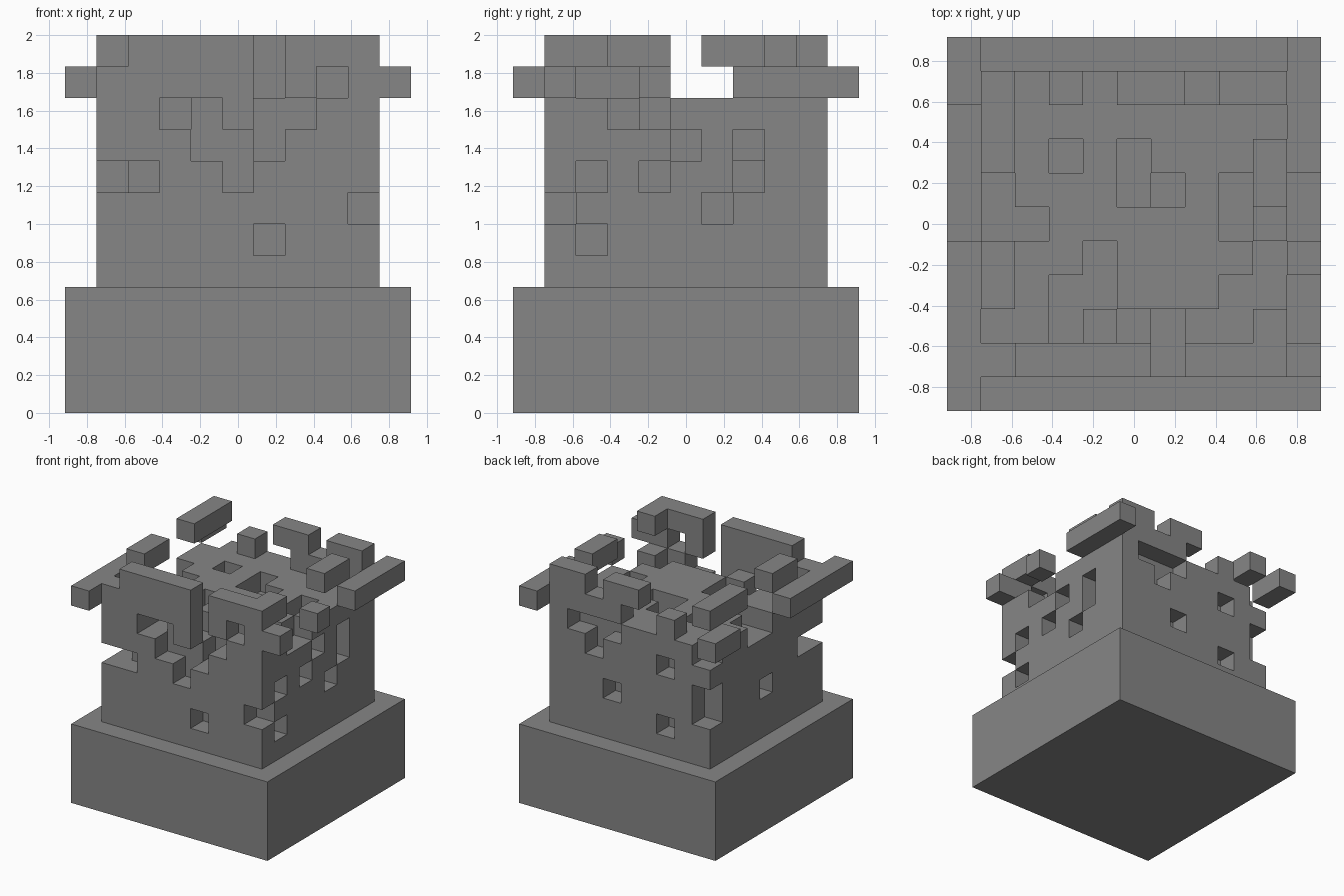
import bpy
import bmesh
from itertools import product
from mathutils import Vector

default = bpy.data.objects.get("Cube")
if default:
    bpy.data.objects.remove(default, do_unlink=True)

UNIT = 1 / 6          # edge of one building block
HALF = 5.5            # half the base width, in blocks

stone = bpy.data.materials.new("grey_stone")
stone.use_nodes = True
stone.diffuse_color = (0.24, 0.24, 0.24, 1)
stone.node_tree.nodes["Principled BSDF"].inputs["Base Color"].default_value = stone.diffuse_color


def span(value):
    """A single block index, or an inclusive (first, last) pair."""
    first, last = value if isinstance(value, tuple) else (value, value)
    return range(first, last + 1)


def blocks(x, y, z):
    return set(product(span(x), span(y), span(z)))


def union(*parts):
    return set().union(*parts)


# Plinth and solid keep
plinth = blocks((0, 10), (0, 10), (0, 3))
keep = blocks((1, 9), (1, 9), (4, 9))

# Missing blocks in the front wall
keep -= union(
    blocks(1, (1, 2), 7), blocks(2, 1, 7),
    blocks(3, 1, 9), blocks(4, 1, (8, 9)), blocks(5, 1, (7, 8)),
    blocks(6, (1, 2), (8, 9)), blocks(7, 1, 9),
    blocks(9, 1, 6), blocks(6, 1, 5),
)

# Missing blocks in the +x wall
keep -= union(
    blocks(9, 2, 5), blocks(9, 2, 7), blocks(9, 4, 7), blocks(9, 5, 8),
    blocks(9, 6, 6), blocks(9, 7, 8), blocks((8, 9), 7, 7),
)

# Missing blocks in the back wall and the -x wall
keep -= union(
    blocks((6, 8), 9, 9), blocks(7, 9, 8), blocks(3, 9, 8),
    blocks(6, 9, 6), blocks(3, 9, 5),
    blocks(1, 9, (6, 7)), blocks(1, 9, 9), blocks(1, 5, 6),
)

# Pits in the roof
keep -= union(
    blocks(3, 7, 9), blocks(5, (6, 7), 9), blocks(6, 6, (8, 9)),
    blocks(1, (5, 6), 9), blocks(2, 5, 9),
    blocks(3, (2, 3), 9), blocks(4, (3, 4), 9),
    blocks(5, 2, 9), blocks((7, 8), 2, 9),
    blocks(8, 3, 9), blocks(9, (3, 4), 9), blocks(8, (5, 6), 9),
)

# Broken parapet walls
front_parapet = union(
    blocks(1, 1, 10), blocks((2, 5), 1, (10, 11)),
    blocks((7, 9), 1, (10, 11)) - blocks(8, 1, 10), blocks(9, 2, 11),
)
back_parapet = union(
    blocks(3, 9, 10), blocks((6, 9), 9, 10),
    blocks((5, 6), 9, 11), blocks((8, 9), 9, 11),
)
side_parapets = union(
    blocks(1, (3, 4), 11), blocks(1, (7, 9), 11), blocks(9, (6, 7), 11),
)

# Overhanging ledge blocks
ledges = union(
    blocks(0, (0, 4), 10), blocks(0, (9, 10), 10),
    blocks(10, 1, 10), blocks(10, 4, 10), blocks(10, (7, 10), 10),
)

parts = {
    "plinth": plinth,
    "keep": keep,
    "front_parapet": front_parapet,
    "back_parapet": back_parapet,
    "side_parapets": side_parapets,
    "ledges": ledges,
}
occupied = union(*parts.values())


def build(name, cells):
    """Skin the open sides of the blocks and merge flat areas."""
    bm = bmesh.new()
    for cell in sorted(cells):
        for axis, step in product(range(3), (-1, 1)):
            beside = list(cell)
            beside[axis] += step
            if tuple(beside) in occupied:
                continue
            normal, side = Vector(), Vector()
            normal[axis] = step / 2
            side[(axis + 1) % 3] = 0.5
            up = normal.cross(side) * 2
            middle = Vector(cell) + Vector((0.5 - HALF, 0.5 - HALF, 0.5)) + normal
            corners = (-side - up, side - up, side + up, up - side)
            bm.faces.new([bm.verts.new((middle + c) * UNIT) for c in corners])
    bmesh.ops.remove_doubles(bm, verts=bm.verts, dist=UNIT / 100)
    bmesh.ops.dissolve_limit(bm, angle_limit=0.01, verts=bm.verts, edges=bm.edges)
    mesh = bpy.data.meshes.new(name)
    bm.to_mesh(mesh)
    bm.free()
    mesh.materials.append(stone)
    bpy.context.collection.objects.link(bpy.data.objects.new(name, mesh))


for part_name, part_cells in parts.items():
    build(part_name, part_cells)
